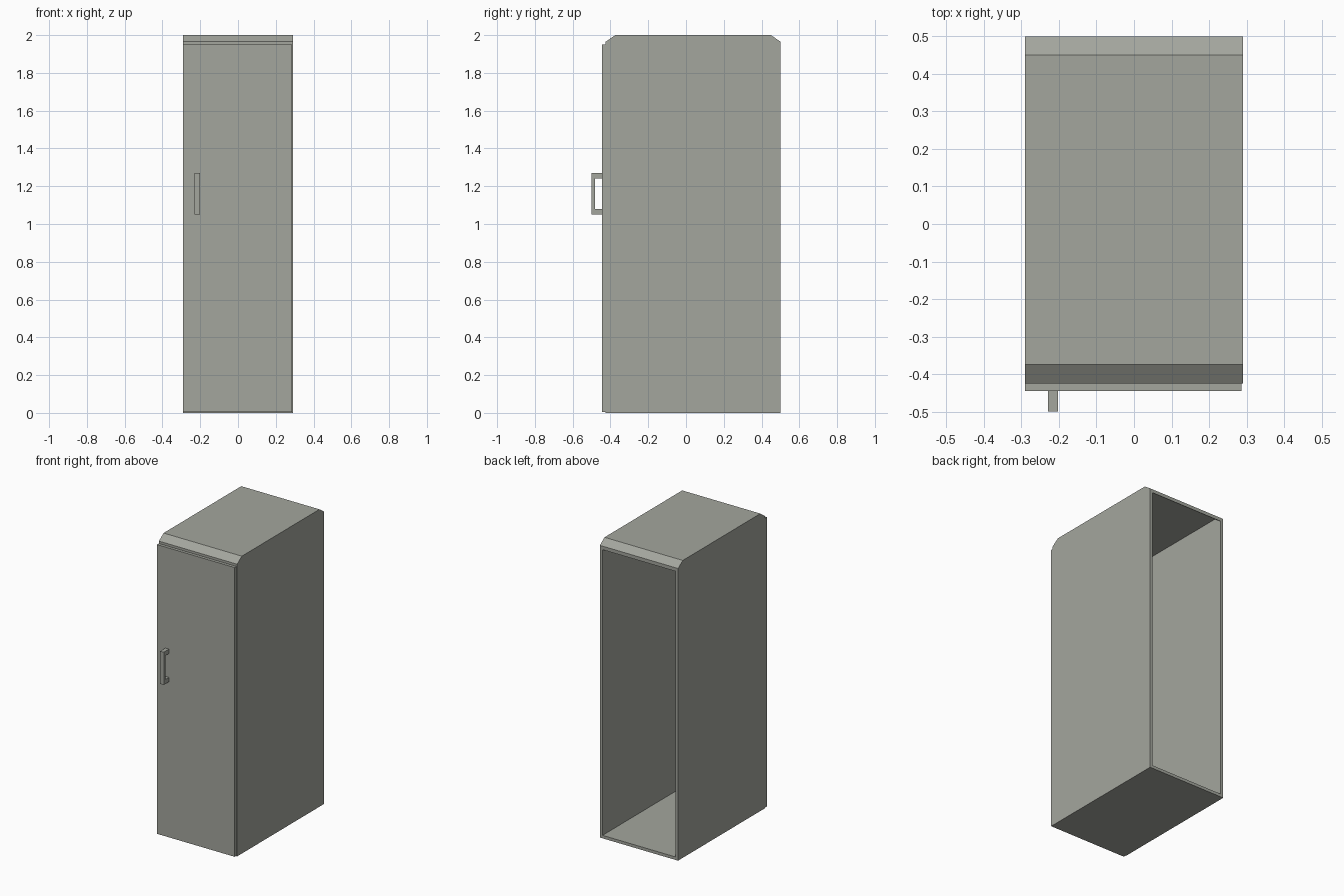
import bpy, bmesh

if "Cube" in bpy.data.objects:
    bpy.data.objects.remove(bpy.data.objects["Cube"])

paint = bpy.data.materials.new("warm grey paint")
paint.diffuse_color = (0.37, 0.38, 0.34, 1)
paint.use_nodes = True
paint.node_tree.nodes["Principled BSDF"].inputs["Base Color"].default_value = paint.diffuse_color


def finish(name, bm):
    bmesh.ops.recalc_face_normals(bm, faces=bm.faces)
    mesh = bpy.data.meshes.new(name)
    bm.to_mesh(mesh)
    bm.free()
    mesh.materials.append(paint)
    obj = bpy.data.objects.new(name, mesh)
    bpy.context.collection.objects.link(obj)
    return obj


def extrude_x(name, profile, x0, x1):
    """Solid from a (y, z) profile swept from x0 to x1."""
    bm = bmesh.new()
    face = bm.faces.new([bm.verts.new((x0, y, z)) for y, z in profile])
    new = bmesh.ops.extrude_face_region(bm, geom=[face])["geom"]
    moved = [v for v in new if isinstance(v, bmesh.types.BMVert)]
    bmesh.ops.translate(bm, verts=moved, vec=(x1 - x0, 0, 0))
    return finish(name, bm)


# Cabinet shell: bevelled top front and back, hollow, open at the back
W, T = 0.291, 0.02
outer = [(0.5, 0), (-0.425, 0), (-0.425, 1.965), (-0.375, 2), (0.45, 2), (0.5, 1.965)]
inner = [(0.5, T), (-0.405, T), (-0.405, 1.954), (-0.369, 1.98), (0.444, 1.98), (0.5, 1.941)]

bm = bmesh.new()
rings = []
for profile, w in ((outer, W), (inner, W - T)):
    left = [bm.verts.new((-w, y, z)) for y, z in profile]
    right = [bm.verts.new((w, y, z)) for y, z in profile]
    bm.faces.new(left)
    bm.faces.new(right)
    for i in range(len(profile) - 1):
        bm.faces.new((left[i], left[i + 1], right[i + 1], right[i]))
    rings.append((left[0], right[0], right[-1], left[-1]))
# rim around the open back
a, b = rings
for i in range(4):
    j = (i + 1) % 4
    bm.faces.new((a[i], a[j], b[j], b[i]))
finish("cabinet_shell", bm)

# Door panel on the front
extrude_x("door", [(-0.425, 0.004), (-0.445, 0.004), (-0.445, 1.949), (-0.425, 1.949)], -W, 0.287)

# Bracket-shaped pull handle
extrude_x("handle", [(-0.445, 1.05), (-0.5, 1.05), (-0.5, 1.27), (-0.445, 1.27),
                     (-0.445, 1.24), (-0.481, 1.24), (-0.481, 1.08), (-0.445, 1.08)],
          -0.229, -0.202)
